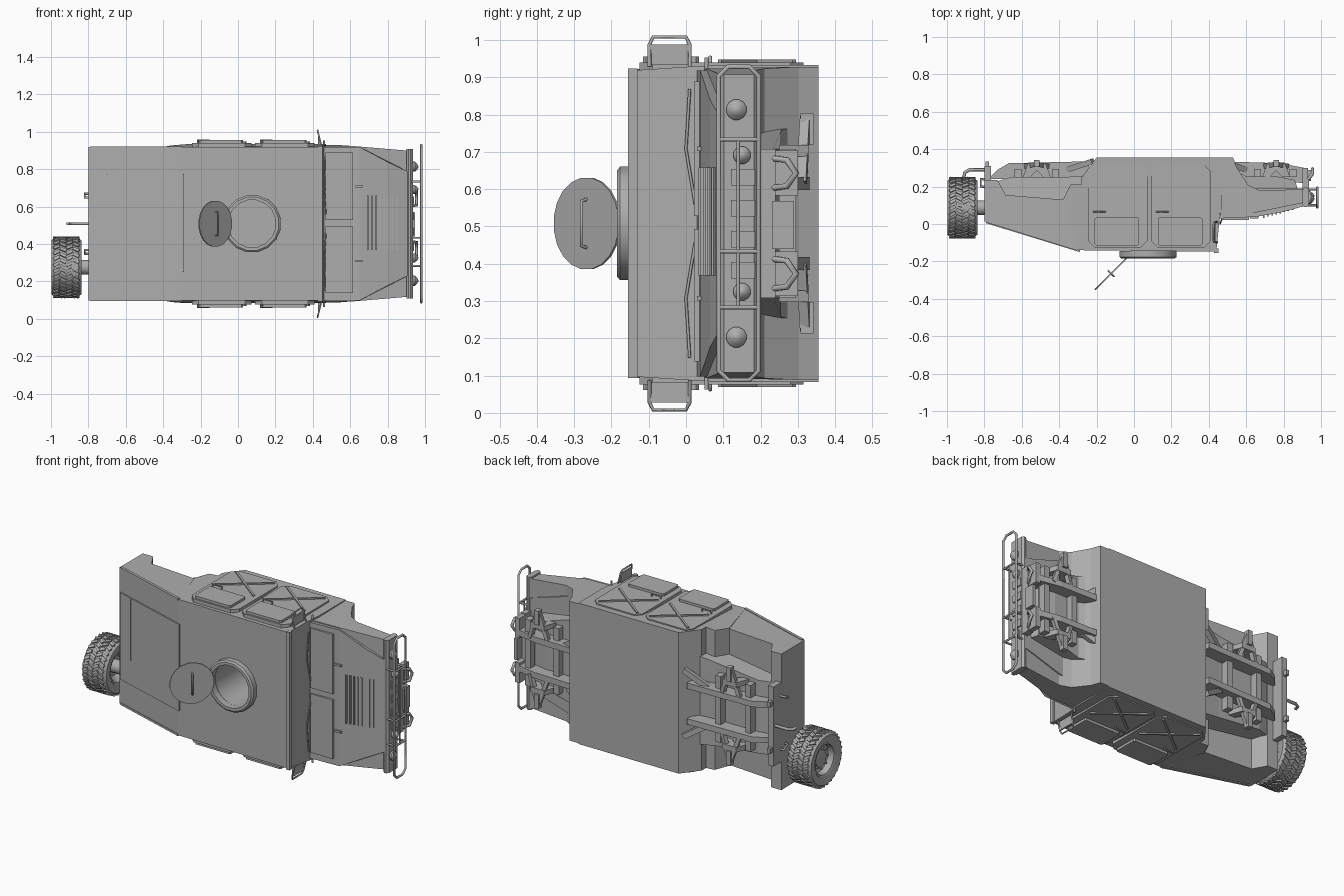
import bpy, bmesh, math
from mathutils import Vector, Matrix

cube = bpy.data.objects.get("Cube")
if cube:
    bpy.data.objects.remove(cube, do_unlink=True)

MID = 0.508          # height of the vehicle's centre plane, as it lies on its side
SIDES = (-1, 1)

paint = bpy.data.materials.new("plain_grey")
paint.use_nodes = True
grey = (0.42, 0.42, 0.42, 1)
paint.diffuse_color = grey
paint.node_tree.nodes["Principled BSDF"].inputs["Base Color"].default_value = grey


def finish(name, bm, smooth=False):
    bmesh.ops.recalc_face_normals(bm, faces=bm.faces)
    mesh = bpy.data.meshes.new(name)
    bm.to_mesh(mesh)
    bm.free()
    obj = bpy.data.objects.new(name, mesh)
    bpy.context.collection.objects.link(obj)
    mesh.materials.append(paint)
    if smooth:
        bpy.ops.object.select_all(action='DESELECT')
        obj.select_set(True)
        bpy.context.view_layer.objects.active = obj
        bpy.ops.object.shade_smooth_by_angle(angle=math.radians(35))
    return obj


def prism(name, points, near=None, far=None):
    """Extrude a side profile; a third value in a point is its own half width."""
    bm = bmesh.new()
    rings = []
    for sign, level in ((-1, near), (1, far)):
        rings.append([bm.verts.new((p[0], p[1], MID + (sign * p[2] if level is None else level)))
                      for p in points])
    bm.faces.new(rings[0])
    bm.faces.new(rings[1])
    count = len(points)
    for i in range(count):
        j = (i + 1) % count
        bm.faces.new((rings[0][i], rings[0][j], rings[1][j], rings[1][i]))
    return finish(name, bm)


def box(name, x, y, w):
    (a, b), (c, d) = x, y
    return prism(name, [(a, c), (b, c), (b, d), (a, d)], *w)


def pair(name, x, y, w):
    for s in SIDES:
        box(name, x, y, [s * v for v in w])


def chamfered(x, y, cut):
    (a, b), (c, d) = x, y
    return [(a + cut, c), (b - cut, c), (b, c + cut), (b, d - cut),
            (b - cut, d), (a + cut, d), (a, d - cut), (a, c + cut)]


def bar(name, start, end, thick, deep):
    p, q = [Vector((v[0], v[1], v[2] + MID)) for v in (start, end)]
    turn = (q - p).to_track_quat('Z', 'Y').to_matrix().to_4x4()
    bm = bmesh.new()
    bmesh.ops.create_cube(bm, size=1, matrix=Matrix.Translation((p + q) / 2) @ turn
                          @ Matrix.Diagonal((thick, deep, (q - p).length, 1)))
    return finish(name, bm)


def tube(name, path, radius, closed=False):
    curve = bpy.data.curves.new(name, 'CURVE')
    curve.dimensions = '3D'
    curve.bevel_depth = radius
    curve.bevel_resolution = 1
    curve.use_fill_caps = True
    line = curve.splines.new('POLY')
    line.points.add(len(path) - 1)
    for point, (x, y, w) in zip(line.points, path):
        point.co = (x, y, w + MID, 1)
    line.use_cyclic_u = closed
    curve.materials.append(paint)
    obj = bpy.data.objects.new(name, curve)
    bpy.context.collection.objects.link(obj)
    return obj


def lathe(name, profile, centre, axis, sides=24, closed=False):
    x, y, w = centre
    place = Matrix.Translation((x, y, w + MID)) @ Vector(axis).to_track_quat('Z', 'Y').to_matrix().to_4x4()
    bm = bmesh.new()
    rings = []
    for r, h in profile:
        angles = [math.tau * (k + 0.5) / sides for k in range(sides)]
        rings.append([bm.verts.new(place @ Vector((r * math.cos(a), r * math.sin(a), h))) for a in angles])
    follow = rings[1:] + rings[:1] if closed else rings[1:]
    for low, high in zip(rings, follow):
        for k in range(sides):
            n = (k + 1) % sides
            bm.faces.new((low[k], low[n], high[n], high[k]))
    if not closed:
        bm.faces.new(rings[0])
        bm.faces.new(rings[-1])
    return finish(name, bm, True)


# Armoured cabin with a round roof opening
cabin = prism("cabin", [(-.3, -.14, .41), (.44, -.148, .41), (.455, .0, .42), (.47, .1, .425), (.47, .355, .425),
                        (-.2, .355, .425), (-.28, .25, .425), (-.28, .21, .425), (-.34, .21, .42),
                        (-.38, .13, .415)])
turret = (.075, -.145, 0)
cutter = lathe("turret_cutter", [(.128, -.45), (.128, .1)], turret, (0, -1, 0), 16)
cutter.hide_render = True
cut = cabin.modifiers.new("opening", 'BOOLEAN')
cut.object = cutter
cut.solver = 'EXACT'
bpy.context.view_layer.objects.active = cabin
bpy.ops.object.modifier_apply(modifier=cut.name)
bpy.data.objects.remove(cutter, do_unlink=True)
lathe("turret_ring", [(.128, 0), (.155, 0), (.155, .032), (.145, .04), (.128, .04)], turret, (0, -1, 0), 16, True)
box("roof_visor", (.428, .452), (-.155, -.13), (-.415, .415))

# Open hatch lid with handles
lid = Vector((-.122, -.265, 0))
tilt = Vector((1, -1, 0)).normalized()
lathe("hatch_lid", [(.124, -.004), (.124, .004)], lid, tilt, 20)
for s in SIDES:
    ends = [(lid + tilt * s * .022) + Vector((0, 0, v)) for v in (-.06, .06)]
    feet = [lid + Vector((0, 0, v)) for v in (-.065, .065)]
    tube("hatch_handle", [feet[0], *ends, feet[1]], .005)

# Sloping rear body, deck cover and tail plate
prism("rear_body", [(-.3, -.14, .41), (-.8, .015, .41), (-.8, .235, .41), (-.73, .235, .41),
                    (-.685, .155, .41), (-.38, .13, .41)])
prism("deck_cover", [(-.29, -.15), (-.79, .004), (-.79, .02), (-.29, -.13)], -.258, .265)
bar("cover_seam", (-.7, -.024, -.11), (-.7, -.024, .265), .006, .006)
for s in SIDES:
    bar("deck_edge", (-.3, -.135, s * .408), (-.79, .017, s * .408), .016, .012)
    tube("tail_shackle", [(-.8, .2, s * .14), (-.82, .2, s * .14), (-.82, .24, s * .16), (-.8, .24, s * .16)], .007)
    bar("tail_post", (-.785, .23, s * .14), (-.785, .335, s * .14), .02, .03)
box("tail_beam", (-.8, -.765), (.235, .31), (-.24, .24))
tube("tow_hook", [(-.78, .29, 0), (-.88, .29, 0), (-.905, .275, 0), (-.91, .25, 0)], .009)

# Front fenders, hood and louvres
prism("fenders", [(.465, .05, .415), (.62, .055, .415), (.915, .115, .39), (.915, .195, .39), (.9, .185, .39),
                  (.67, .18, .41), (.61, .21, .415), (.55, .3, .42), (.53, .355, .42), (.465, .355, .42)])
prism("hood", [(.46, .03, .41), (.65, .038, .41), (.8, .065, .33), (.925, .1, .27), (.925, .19, .27), (.46, .19, .41)])
for low, high in ((-.37, -.015), (.02, .38)):
    box("hood_panel", (.468, .615), (.022, .04), (low, high))
for k in range(8):
    x = .69 + k * .022
    box("hood_louvre", (x, x + .008), (.033 + k * .006, .07 + k * .006), (-.14, .15))
for s in SIDES:
    bar("hood_latch", (.62, .035, s * .2), (.665, .035, s * .2), .012, .012)
    tube("wiper", [(.47, .025, s * .05), (.46, .0, s * .2), (.465, .01, s * .36)], .004)

# Nose, grille slots and lamps
prism("nose", chamfered((.9, .935), (.09, .195), .012), -.4, .4)
for k in range(4):
    w = -.125 + k * .083
    box("grille_slot", (.93, .942), (.12, .185), (w - .022, w + .022))
for s in SIDES:
    for y, w, r in ((.135, .305, .028), (.15, .183, .024)):
        lathe("lamp", [(r, 0), (r, .015), (r * .6, .028), (r * .15, .034)], (.93, y, s * w), (1, 0, 0), 12)

# Brush guard
guard = [(.98, y, w) for y, w in chamfered((.088, .195), (-.42, .42), .025)]
tube("brush_guard", guard, .007, True)
for w in (-.225, -.075, .225):
    tube("guard_bar", [(.98, .088, w), (.98, .195, w)], .006)
    for y in (.1, .185):
        tube("guard_strut", [(.91, y, w), (.98, y, w)], .006)
tube("guard_rail", [(.98, .14, -.225), (.98, .14, .225)], .005)

# Front crossmember with tow shackles and winch plate
box("front_crossmember", (.9, .935), (.19, .24), (-.2, .2))
box("winch_plate", (.925, .945), (.23, .29), (-.068, .06))
for s in SIDES:
    w = s * .135
    box("shackle_plate", (.9, .93), (.205, .3), (w - .06, w + .06))
    tube("front_shackle", [(.925, .23, w - .04), (.955, .27, w - .035), (.955, .295, w),
                           (.955, .27, w + .035), (.925, .23, w + .04)], .009)

# Centre tunnels between the wheels
prism("front_tunnel", [(.46, .17, .27), (.88, .17, .2), (.86, .235, .2), (.76, .255, .2), (.6, .255, .25), (.46, .33, .27)])
prism("rear_tunnel", [(-.25, .12, .27), (-.77, .14, .22), (-.76, .22, .22), (-.66, .25, .22), (-.38, .25, .25), (-.25, .26, .27)])

# Frame rails, crossmembers and suspension arms
for s in SIDES:
    w = (s * .09, s * .125)
    prism("front_rail", [(.46, .23), (.91, .22), (.91, .3), (.78, .325), (.46, .335)], *w)
    prism("rear_rail", [(-.24, .24), (-.78, .24), (-.73, .29), (-.67, .325), (-.24, .335)], *w)
    for x in (.76, -.52):
        prism("arm_mount", [(x - .075, .25), (x - .045, .33), (x + .045, .33), (x + .075, .25),
                            (x + .035, .25), (x, .285), (x - .035, .25)], s * .18, s * .21)
        for d in (-.06, .06):
            bar("suspension_arm", (x + d, .31, s * .11), (x, .32, s * .285), .026, .022)
        bar("arm_end", (x, .325, s * .21), (x, .325, s * .295), .03, .035)
    bar("front_brace", (.47, .335, s * .2), (.6, .29, s * .11), .03, .03)
    bar("rear_brace", (-.22, .335, s * .2), (-.36, .29, s * .11), .03, .03)
for x in (.66, .85, -.42, -.62):
    box("crossmember", (x - .018, x + .018), (.25, .295), (-.2, .2))

# Doors with windows, cross braces and handles, and the wing mirrors
for s in SIDES:
    for a, b in ((-.245, .072), (.092, .41)):
        prism("door", chamfered((a, b), (-.125, .315), .035), s * .41, s * .432)
        x = (a + .035, b - .045)
        prism("window", chamfered(x, (-.115, .035), .008), s * .42, s * .447)
        for flip in SIDES:
            bar("door_brace", (a + .03, .19 + flip * .1, s * .433), (b - .03, .19 - flip * .1, s * .433), .012, .012)
        tube("door_handle", [(a + .03, .065, s * .43), (a + .03, .065, s * .447),
                             (a + .09, .065, s * .447), (a + .09, .065, s * .43)], .005)
    box("mirror", (.428, .436), (-.095, .008), (s * .425, s * .48))
    tube("mirror_frame", [(.445, -.098, s * .42), (.43, -.098, s * .48), (.425, -.088, s * .5),
                          (.425, .0, s * .5), (.43, .01, s * .48), (.445, .01, s * .42)], .005)
    tube("side_peg", [(.46, .055, s * .41), (.46, .055, s * .445)], .006)

# Spare wheel on its carrier
hub = Vector((-.918, .087, -.233))
lathe("spare_tyre", [(.095, -.07), (.145, -.08), (.157, -.065), (.158, .065), (.145, .08), (.095, .07)],
      hub, (1, 0, 0), 40, True)
lathe("wheel_rim", [(.03, -.05), (.05, -.045), (.06, -.02), (.085, -.03), (.088, -.068), (.1, -.072),
                    (.1, .072), (.088, .068), (.06, .03)], hub, (1, 0, 0), 24)
lathe("wheel_carrier", [(.04, 0), (.04, .12)], hub, (1, 0, 0), 12)
pads = bmesh.new()
for k in range(30):
    for row, offset, skew in ((-.052, 0, .5), (-.017, .5, -.5), (.017, 0, .5), (.052, .5, -.5)):
        spin = Matrix.Rotation(math.tau * (k + offset) / 30, 4, 'X')
        place = Matrix.Translation(hub + Vector((0, 0, MID))) @ spin @ Matrix.Translation((row, 0, .159))
        bmesh.ops.create_cube(pads, size=1, matrix=place @ Matrix.Rotation(skew, 4, 'Z')
                              @ Matrix.Diagonal((.034, .017, .012, 1)))
finish("tyre_tread", pads)
for k in range(8):
    a = math.tau * k / 8
    lathe("wheel_nut", [(.007, 0), (.007, .03)],
          hub + Vector((-.05, .058 * math.cos(a), .058 * math.sin(a))), (1, 0, 0), 6)
